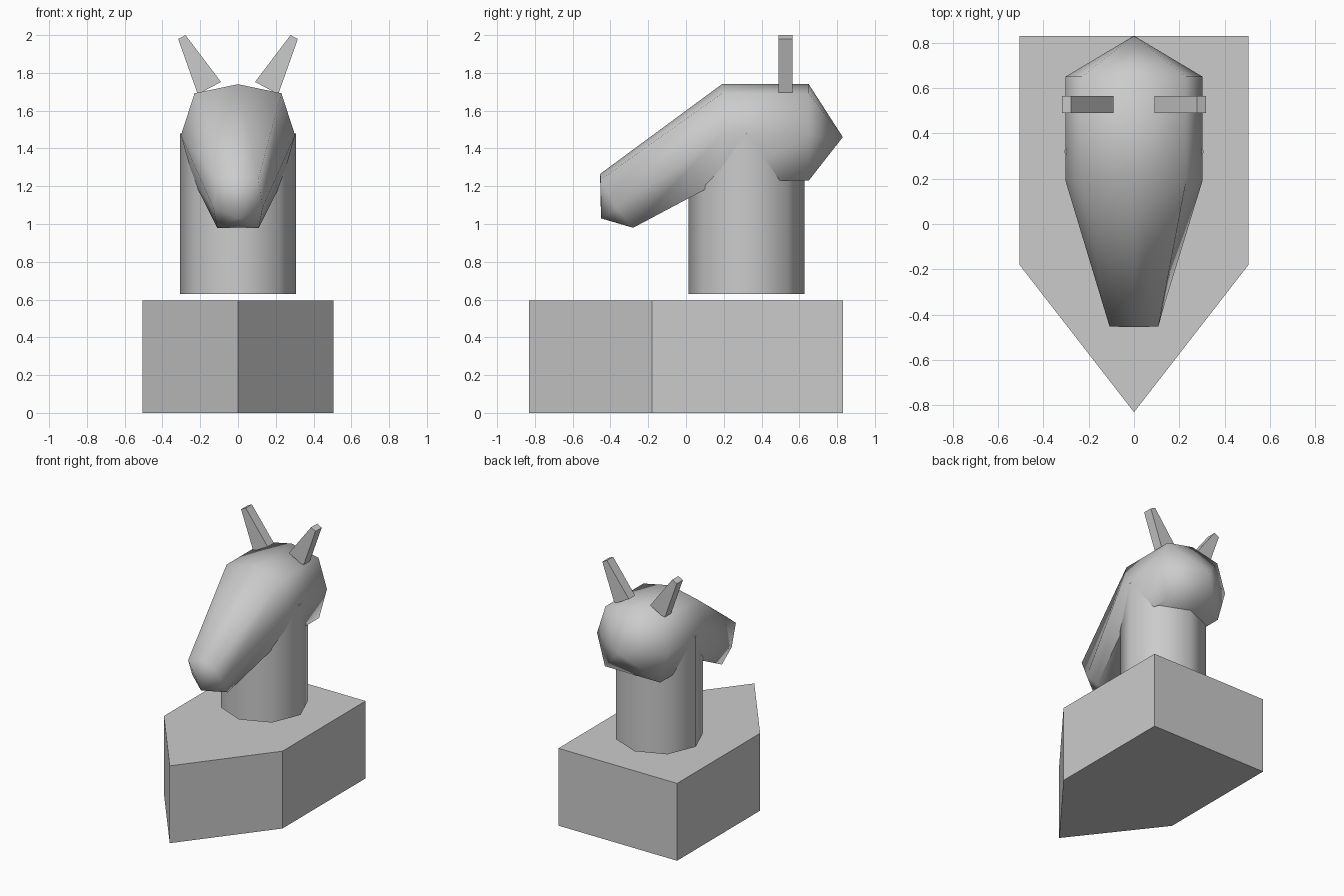
import bpy, math

if "Cube" in bpy.data.objects:
    bpy.data.objects.remove(bpy.data.objects["Cube"])


def make(name, verts, faces, smooth=None):
    mesh = bpy.data.meshes.new(name)
    mesh.from_pydata(verts, [], faces)
    mesh.update()
    obj = bpy.data.objects.new(name, mesh)
    bpy.context.collection.objects.link(obj)
    bpy.ops.object.select_all(action='DESELECT')
    obj.select_set(True)
    bpy.context.view_layer.objects.active = obj
    bpy.ops.object.mode_set(mode='EDIT')
    bpy.ops.mesh.select_all(action='SELECT')
    bpy.ops.mesh.normals_make_consistent(inside=False)
    bpy.ops.object.mode_set(mode='OBJECT')
    if smooth:
        bpy.ops.object.shade_smooth_by_angle(angle=math.radians(smooth))
    return obj


def bridge(rings, n):
    # quads joining consecutive rings of n points
    return [(r * n + i, r * n + (i + 1) % n, (r + 1) * n + (i + 1) % n, (r + 1) * n + i)
            for r in range(rings - 1) for i in range(n)]


def prism(name, a, b, smooth=None):
    n = len(a)
    return make(name, a + b, bridge(2, n) + [tuple(range(n)), tuple(range(n, 2 * n))], smooth)


# Pedestal: five-sided block pointing forward
outline = [(-0.505, 0.83), (-0.505, -0.18), (0, -0.83), (0.505, -0.18), (0.505, 0.83)]
prism("base", [(x, y, 0) for x, y in outline], [(x, y, 0.595) for x, y in outline])

# Neck: eight-sided column hovering just above the base
circle = [(0.308 * math.cos(k * math.pi / 4), 0.32 + 0.308 * math.sin(k * math.pi / 4)) for k in range(8)]
prism("neck", [(x, y, 0.63) for x, y in circle], [(x, y, 1.478) for x, y in circle], 50)


# Head: octagonal rings from half profiles, closed by points at skull and muzzle
def ring(half):
    return half + [(-x, y, z) for x, y, z in half[-2:0:-1]]


def skull(y):
    return ring([(0, y, 1.74), (0.23, y, 1.692), (0.302, y, 1.47), (0.235, y, 1.23), (0, y, 1.23)])


muzzle = ring([(0, -0.455, 1.265), (0.108, -0.452, 1.235), (0.13, -0.37, 1.085),
               (0.11, -0.28, 0.98), (0, -0.28, 0.98)])
verts = skull(0.65) + skull(0.19) + muzzle + [(0, 0.83, 1.46), (0, -0.45, 1.03)]
faces = bridge(3, 8)
for i in range(8):
    j = (i + 1) % 8
    faces += [(j, i, 24), (16 + i, 16 + j, 25)]
make("head", verts, faces, 62)

# Ears: thin tapered slabs, mirrored
ear = [(0.213, 1.687), (0.317, 1.98), (0.278, 2.0), (0.09, 1.752)]
for side, s in (("right", 1), ("left", -1)):
    prism(side + "_ear", [(s * x, 0.49, z) for x, z in ear], [(s * x, 0.565, z) for x, z in ear])
